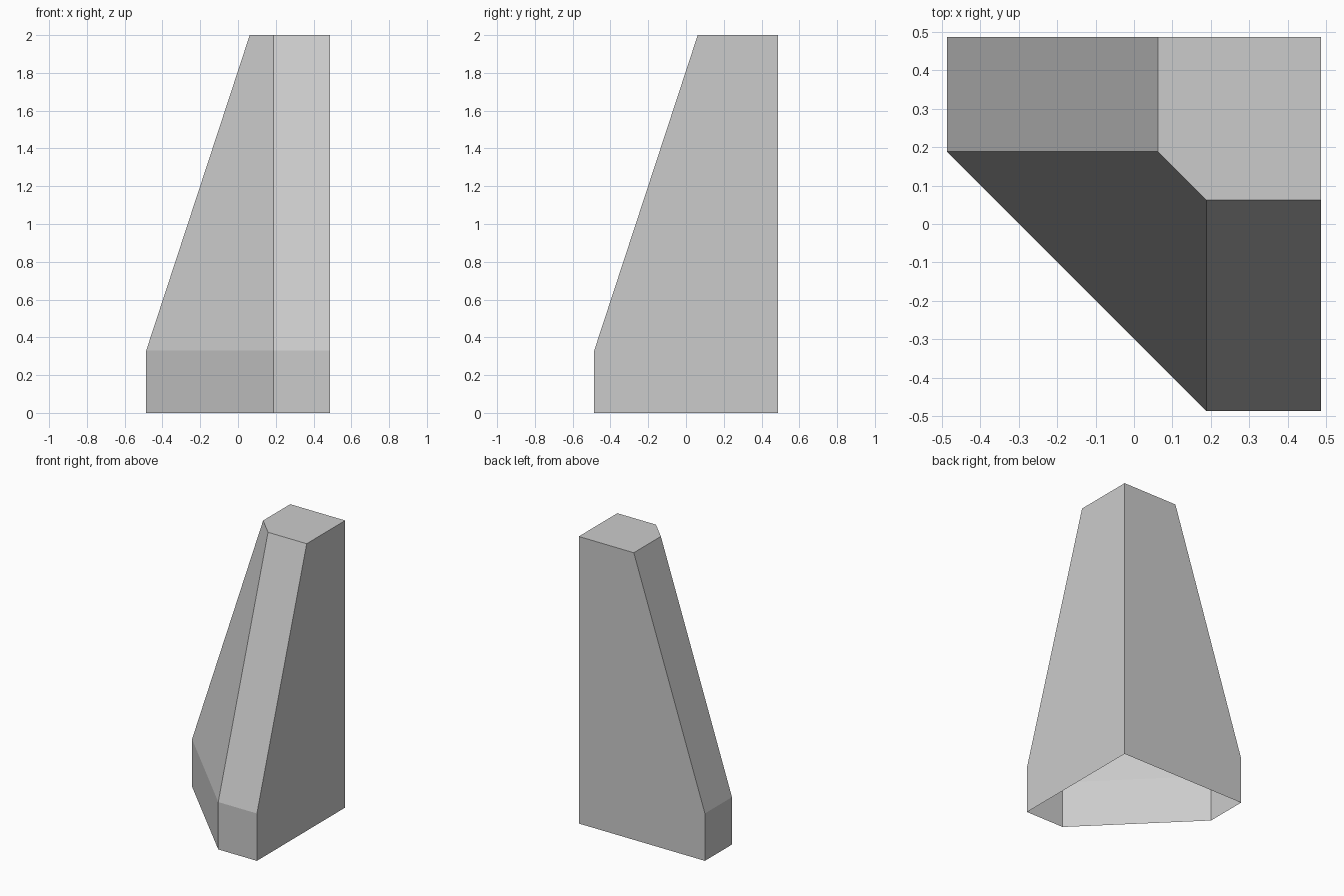
import bpy
import bmesh

if "Cube" in bpy.data.objects:
    bpy.data.objects.remove(bpy.data.objects["Cube"])

BACK = 0.486     # back and right walls
INNER = 0.188    # start of the chamfered corner
REACH = -0.486   # extent at the foot
TOP = 0.062      # extent at the top
FOOT_H, TOP_H = 0.33, 2.0


def ring(bm, extent, z):
    """Square corner section with its front left corner cut diagonally."""
    pts = [(BACK, BACK), (extent, BACK), (extent, INNER),
           (INNER, extent), (BACK, extent)]
    return [bm.verts.new((x, y, z)) for x, y in pts]


# Corner buttress: straight foot, tapered shaft, flat cap, open underneath
bm = bmesh.new()
rings = [ring(bm, REACH, 0), ring(bm, REACH, FOOT_H), ring(bm, TOP, TOP_H)]
for low, high in zip(rings, rings[1:]):
    for i in range(5):
        j = (i + 1) % 5
        bm.faces.new((low[i], low[j], high[j], high[i]))
bm.faces.new(rings[-1])
bm.normal_update()

mesh = bpy.data.meshes.new("corner_buttress")
bm.to_mesh(mesh)
bm.free()
buttress = bpy.data.objects.new("corner_buttress", mesh)
bpy.context.collection.objects.link(buttress)

# Plain grey
grey = bpy.data.materials.new("light_grey")
grey.diffuse_color = (0.6, 0.6, 0.6, 1)
grey.use_nodes = True
grey.node_tree.nodes["Principled BSDF"].inputs["Base Color"].default_value = grey.diffuse_color
mesh.materials.append(grey)
